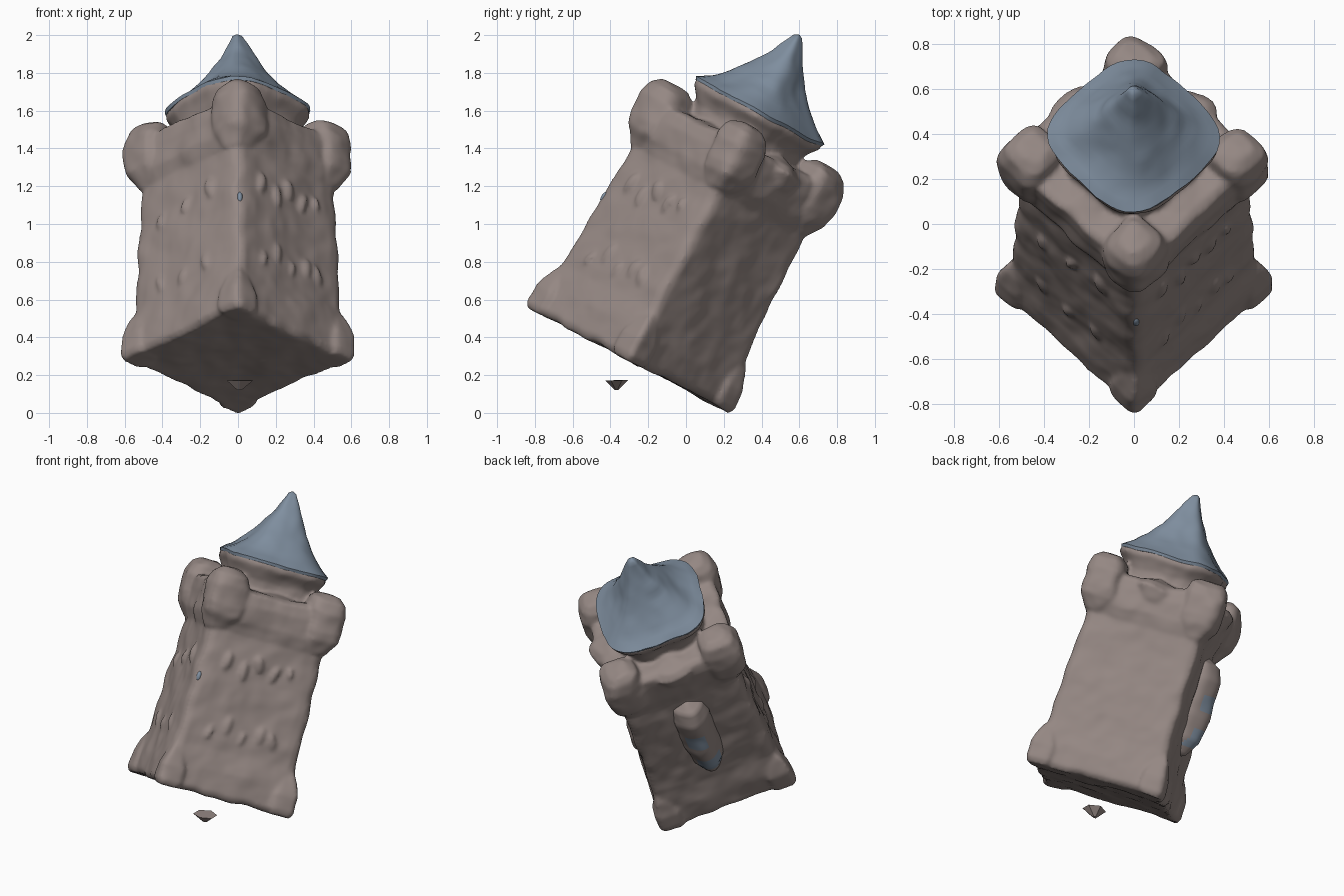
import bpy, bmesh, math, random
from math import sin, cos, pi, radians
from mathutils import Matrix, Vector, noise

random.seed(4)
if "Cube" in bpy.data.objects:
    bpy.data.objects.remove(bpy.data.objects["Cube"], do_unlink=True)

# The whole tower leans towards the back
LEAN = Matrix.Translation((0, -0.3, 0.29)) @ Matrix.Rotation(radians(-27.8), 4, "X")


def make_material(name, rgb):
    mat = bpy.data.materials.new(name)
    mat.use_nodes = True
    mat.diffuse_color = (*rgb, 1)
    bsdf = mat.node_tree.nodes["Principled BSDF"]
    bsdf.inputs["Base Color"].default_value = (*rgb, 1)
    bsdf.inputs["Roughness"].default_value = 0.9
    return mat


STONE = make_material("warm grey stone", (0.30, 0.245, 0.228))
SLATE = make_material("slate blue", (0.215, 0.275, 0.35))


def finish(name, bm, place, mats, rough=0.0, angle=50):
    """Weather the surface, lean it with the tower and make the object."""
    bm.transform(place)
    for v in bm.verts:
        p = v.co.copy()
        v.co += noise.noise_vector(p * 6) * rough
        v.co += noise.noise_vector(p * 14 + Vector((3, 1, 7))) * rough * 0.4
    bm.transform(LEAN)
    bmesh.ops.recalc_face_normals(bm, faces=bm.faces)
    mesh = bpy.data.meshes.new(name)
    bm.to_mesh(mesh)
    bm.free()
    obj = bpy.data.objects.new(name, mesh)
    bpy.context.collection.objects.link(obj)
    for m in mats:
        mesh.materials.append(m)
    bpy.ops.object.select_all(action="DESELECT")
    obj.select_set(True)
    bpy.context.view_layer.objects.active = obj
    bpy.ops.object.shade_smooth_by_angle(angle=radians(angle))
    return obj


def loft(profile, squareness=1.0, segs=64, step=0.03):
    """Stack of rings from (height, corner radius) points; squareness is
    corner radius over flat radius, with the corners on the x and y axes."""
    power = 1 / (0.5 - math.log2(squareness))
    rings = []
    for (z0, r0), (z1, r1) in zip(profile, profile[1:]):
        n = max(1, round(math.hypot(z1 - z0, r1 - r0) / step))
        rings += [(z0 + (z1 - z0) * i / n, r0 + (r1 - r0) * i / n) for i in range(n)]
    rings.append(profile[-1])
    bm = bmesh.new()
    loops = []
    for z, r in rings:
        loop = []
        for i in range(segs):
            t = 2 * pi * i / segs
            c, s = abs(cos(t + pi / 4)), abs(sin(t + pi / 4))
            k = r / squareness / (c ** power + s ** power) ** (1 / power)
            loop.append(bm.verts.new((k * cos(t), k * sin(t), z)))
        loops.append(loop)
    for a, b in zip(loops, loops[1:]):
        for i in range(segs):
            j = (i + 1) % segs
            bm.faces.new((a[i], a[j], b[j], b[i]))
    bm.faces.new(loops[0][::-1])
    bm.faces.new(loops[-1])
    return bm


def around(degrees, out, height=0.0):
    """Frame on the tower side: x points outwards, y along the wall."""
    return Matrix.Rotation(radians(degrees), 4, "Z") @ Matrix.Translation((out, 0, height))


masonry = []


def add_masonry(name, bm, place, rough):
    masonry.append(finish(name, bm, place, [STONE], rough))


# Square tower body, drawn in towards the top
body = [(0, 0.05), (-0.01, 0.55), (0.02, 0.58), (0.15, 0.57), (0.28, 0.545),
        (0.5, 0.535), (0.8, 0.52), (1.02, 0.515)]
add_masonry("tower_body", loft(body, 1.35, 96), Matrix(), 0.014)

# Wider band that carries the battlements
band = [(0.95, 0.48), (1.02, 0.52), (1.08, 0.55), (1.2, 0.56), (1.27, 0.545), (1.29, 0.5), (1.29, 0.05)]
add_masonry("battlement_band", loft(band, 1.33, 96), Matrix(), 0.016)

# Corner turrets, base pads and broad middle merlons on every side
turret = [(0.97, 0.02), (1.01, 0.08), (1.1, 0.135), (1.16, 0.148), (1.28, 0.148),
          (1.35, 0.12), (1.385, 0.07), (1.39, 0.01)]
pad = [(-0.012, 0.01), (-0.012, 0.085), (0.02, 0.105), (0.12, 0.1), (0.22, 0.06), (0.3, 0.01)]
merlon = [(1.1, 0.03), (1.16, 0.12), (1.25, 0.15), (1.29, 0.11), (1.32, 0.01)]
for side, deg in (("left", 0), ("back", 90), ("right", 180), ("front", 270)):
    add_masonry(side + "_corner_turret", loft(turret, 1.15, 32), around(deg, 0.457), 0.02)
    add_masonry(side + "_base_pad", loft(pad, 1.25, 32), around(deg, 0.518), 0.012)
for side, deg in (("back_left", 45), ("back_right", 135), ("front_right", 225), ("front_left", 315)):
    out = 0.31 if "back" in side else 0.26
    add_masonry(side + "_merlon", loft(merlon, 1.0, 32), around(deg, out), 0.018)

# Upper drum with softened corners, flaring out under the roof
drum = [(1.2, 0.31), (1.36, 0.32), (1.4, 0.345), (1.44, 0.38), (1.475, 0.378), (1.475, 0.05)]
add_masonry("upper_drum", loft(drum, 1.16), Matrix(), 0.016)


def wall_stone(name, deg, along, height, length, width, tilt):
    """A worn stone sliver half sunk in a wall."""
    bm = bmesh.new()
    bmesh.ops.create_icosphere(bm, subdivisions=3, radius=1)
    out = 0.402 - 0.022 * height
    place = (around(deg, out, height) @ Matrix.Translation((0, along, 0))
             @ Matrix.Rotation(radians(tilt), 4, "X")
             @ Matrix.Diagonal((0.024, width, length, 1)))
    add_masonry(name, bm, place, 0.012)


# Rows of worn stones on the walls: angle, heights, count per row
for side, deg, rows, count in (("front_left", 315, (0.4, 0.82), 5),
                               ("front_right", 225, (0.35, 0.78), 3)):
    for row, height in enumerate(rows):
        for i in range(count):
            along = (i - (count - 1) / 2) * 0.5 / count + random.uniform(-0.02, 0.02)
            wall_stone(f"{side}_stone_{row}_{i}", deg, along, height + random.uniform(-0.04, 0.04),
                       random.uniform(0.045, 0.07), random.uniform(0.02, 0.035),
                       random.uniform(-20, 20))

# Fuse all the masonry into one worn, rounded mass
bpy.ops.object.select_all(action="DESELECT")
for obj in masonry:
    obj.select_set(True)
tower = masonry[0]
bpy.context.view_layer.objects.active = tower
bpy.ops.object.join()
tower.name = "stone_tower"
remesh = tower.modifiers.new("Fuse", "REMESH")
remesh.mode = "VOXEL"
remesh.voxel_size = 0.013
remesh.use_smooth_shade = True
smooth = tower.modifiers.new("Wear", "SMOOTH")
smooth.factor = 0.5
smooth.iterations = 4

# Concave pointed roof with the same softened corners
roof = [(1.462, 0.05), (1.462, 0.378), (1.48, 0.386), (1.53, 0.315), (1.6, 0.24),
        (1.69, 0.16), (1.8, 0.092), (1.92, 0.025), (1.932, 0.003)]
finish("pointed_roof", loft(roof, 1.16), Matrix(), [SLATE], 0.011)

# Projecting oriel on the back right wall, with two blue panes by height
oriel = [(0.33, 0.01), (0.35, 0.05), (0.45, 0.1), (0.6, 0.12), (0.84, 0.12), (0.93, 0.09), (0.97, 0.01)]
bm = loft(oriel, 1.1, 48, 0.02)
for f in bm.faces:
    c = f.calc_center_median()
    low = 0.4 < c.z < 0.52 and abs(c.y) < 0.075
    high = 0.63 < c.z < 0.75 and -0.09 < c.y < 0.035
    f.material_index = int(c.x > 0.02 and (low or high))
finish("wall_oriel", bm, around(135, 0.375) @ Matrix.Diagonal((1.08, 1, 1, 1)), [STONE, SLATE], 0.01)

# Small blue chip on the front edge
bm = bmesh.new()
bmesh.ops.create_icosphere(bm, subdivisions=2, radius=1)
finish("edge_chip", bm, around(271, 0.512, 0.69) @ Matrix.Diagonal((0.02, 0.016, 0.035, 1)), [SLATE])

# Loose shard under the base
bm = bmesh.new()
bmesh.ops.create_cone(bm, cap_ends=True, segments=6, radius1=0.012, radius2=0.068, depth=0.05)
finish("loose_shard", bm, LEAN.inverted() @ Matrix.Translation((0.01, -0.37, 0.147))
       @ Matrix.Diagonal((1.2, 0.9, 1, 1)), [STONE], 0.006, 20)
